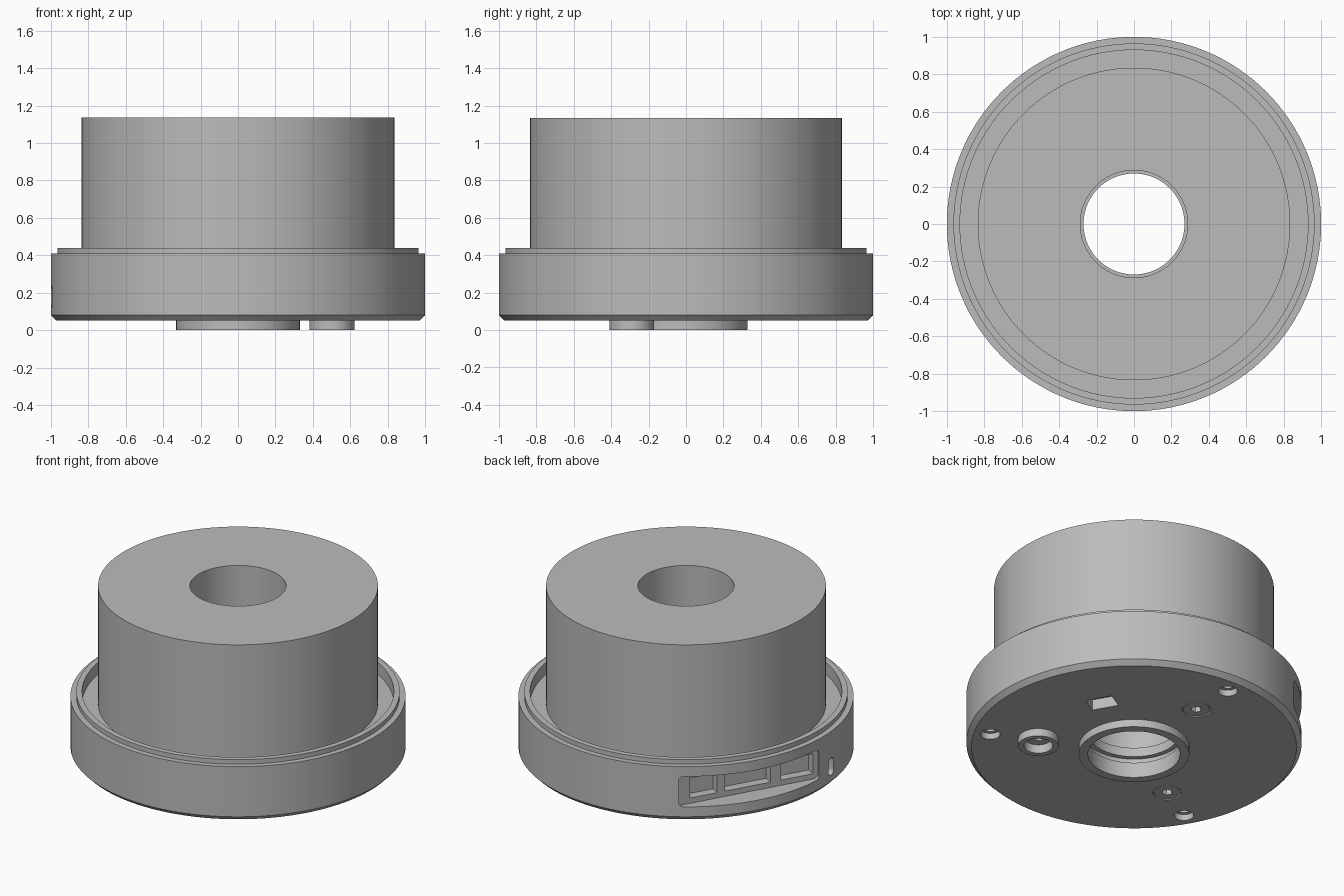
import bpy, bmesh
from math import radians, cos, sin, pi
from mathutils import Matrix

if "Cube" in bpy.data.objects:
    bpy.data.objects.remove(bpy.data.objects["Cube"], do_unlink=True)

grey = bpy.data.materials.new("plain_grey")
grey.use_nodes = True
GREY = (0.5, 0.5, 0.5, 1)
grey.diffuse_color = GREY
grey.node_tree.nodes["Principled BSDF"].inputs["Base Color"].default_value = GREY


def finish(name, bm):
    bmesh.ops.recalc_face_normals(bm, faces=bm.faces)
    mesh = bpy.data.meshes.new(name)
    bm.to_mesh(mesh)
    bm.free()
    mesh.materials.append(grey)
    obj = bpy.data.objects.new(name, mesh)
    bpy.context.collection.objects.link(obj)
    return obj


def lathe(name, profile, steps=128):
    """Revolve a closed (radius, height) outline about z."""
    bm = bmesh.new()
    rings = []
    for i in range(steps):
        a = 2 * pi * i / steps
        rings.append([bm.verts.new((r * cos(a), r * sin(a), z)) for r, z in profile])
    n = len(profile)
    for i in range(steps):
        a, b = rings[i], rings[(i + 1) % steps]
        for j in range(n):
            k = (j + 1) % n
            bm.faces.new((a[j], b[j], b[k], a[k]))
    return finish(name, bm)


def prism(name, radius, z0, z1, azimuth, distance, sides=48):
    """Upright cylinder placed in polar coordinates."""
    bm = bmesh.new()
    a = radians(azimuth)
    place = Matrix.Translation((distance * cos(a), distance * sin(a), (z0 + z1) / 2))
    bmesh.ops.create_cone(bm, cap_ends=True, segments=sides, radius1=radius,
                          radius2=radius, depth=z1 - z0,
                          matrix=place @ Matrix.Rotation(a, 4, "Z"))
    return finish(name, bm)


def block(name, r0, r1, side, width, z0, z1, azimuth, rounding=0):
    """Box facing outward at an azimuth, optionally with rounded corners."""
    bm = bmesh.new()
    bmesh.ops.create_cube(bm, size=1)
    bmesh.ops.scale(bm, vec=(r1 - r0, width, z1 - z0), verts=bm.verts)
    if rounding:
        edges = [e for e in bm.edges
                 if abs(e.verts[0].co.x - e.verts[1].co.x) > 0.01]
        bmesh.ops.bevel(bm, geom=edges, offset=rounding, segments=6,
                        profile=0.5, affect="EDGES")
    bmesh.ops.translate(bm, vec=((r0 + r1) / 2, side, (z0 + z1) / 2), verts=bm.verts)
    bmesh.ops.rotate(bm, cent=(0, 0, 0), verts=bm.verts,
                     matrix=Matrix.Rotation(radians(azimuth), 3, "Z"))
    return finish(name, bm)


def combine(target, tool, operation="DIFFERENCE"):
    mod = target.modifiers.new("cut", "BOOLEAN")
    mod.operation = operation
    mod.solver = "EXACT"
    mod.object = tool
    bpy.context.view_layer.objects.active = target
    bpy.ops.object.modifier_apply(modifier=mod.name)
    bpy.data.objects.remove(tool, do_unlink=True)


# Base with raised bottom collar, chamfer, stepped rim and top channel
base = lathe("base_housing", [
    (0.275, 0), (0.33, 0), (0.33, 0.05), (0.97, 0.05), (1, 0.08), (1, 0.41),
    (0.965, 0.41), (0.965, 0.44), (0.93, 0.44), (0.93, 0.36), (0.287, 0.36),
    (0.287, 0.2), (0.27, 0.2), (0.27, 0.14), (0.3, 0.14), (0.3, 0.1), (0.275, 0.1)])

# Tall upper drum with its bore
drum = lathe("upper_drum", [(0.287, 0.36), (0.835, 0.36), (0.835, 1.135), (0.287, 1.135)])

# Locating boss underneath
combine(base, prism("boss", 0.12, 0, 0.08, -30, 0.58), "UNION")

# Side recess with three connector openings, and a small slot beside it
combine(base, block("recess", 0.87, 1.1, 0, 0.926, 0.145, 0.345, 150, 0.03))
for side, width in ((-0.29, 0.18), (0, 0.3), (0.325, 0.21)):
    combine(base, block("opening", 0.81, 0.9, side, width, 0.18, 0.31, 150))
combine(base, block("slot", 0.93, 1.1, 0, 0.06, 0.12, 0.235, 185, 0.028))

# Rectangular pocket underneath
combine(base, block("pocket", 0.5, 0.62, 0, 0.165, -0.1, 0.12, 30))

# Three outer holes and three screws in counterbores underneath
screws = []
for azimuth in (90, 210, 330):
    combine(base, prism("hole", 0.058, -0.1, 0.09, azimuth, 0.87))
    combine(base, prism("hole_core", 0.035, 0.05, 0.16, azimuth, 0.87))
    combine(base, prism("counterbore", 0.086, -0.1, 0.12, azimuth, 0.58))
    screw = prism("screw_%d" % azimuth, 0.08, 0.053, 0.125, azimuth, 0.58)
    combine(screw, prism("socket", 0.033, 0, 0.1, azimuth, 0.58, 6))
    screws.append(screw)

# Smooth round walls, crisp edges
bpy.ops.object.select_all(action="DESELECT")
for obj in [base, drum] + screws:
    obj.select_set(True)
bpy.context.view_layer.objects.active = base
bpy.ops.object.shade_smooth_by_angle(angle=radians(30))
